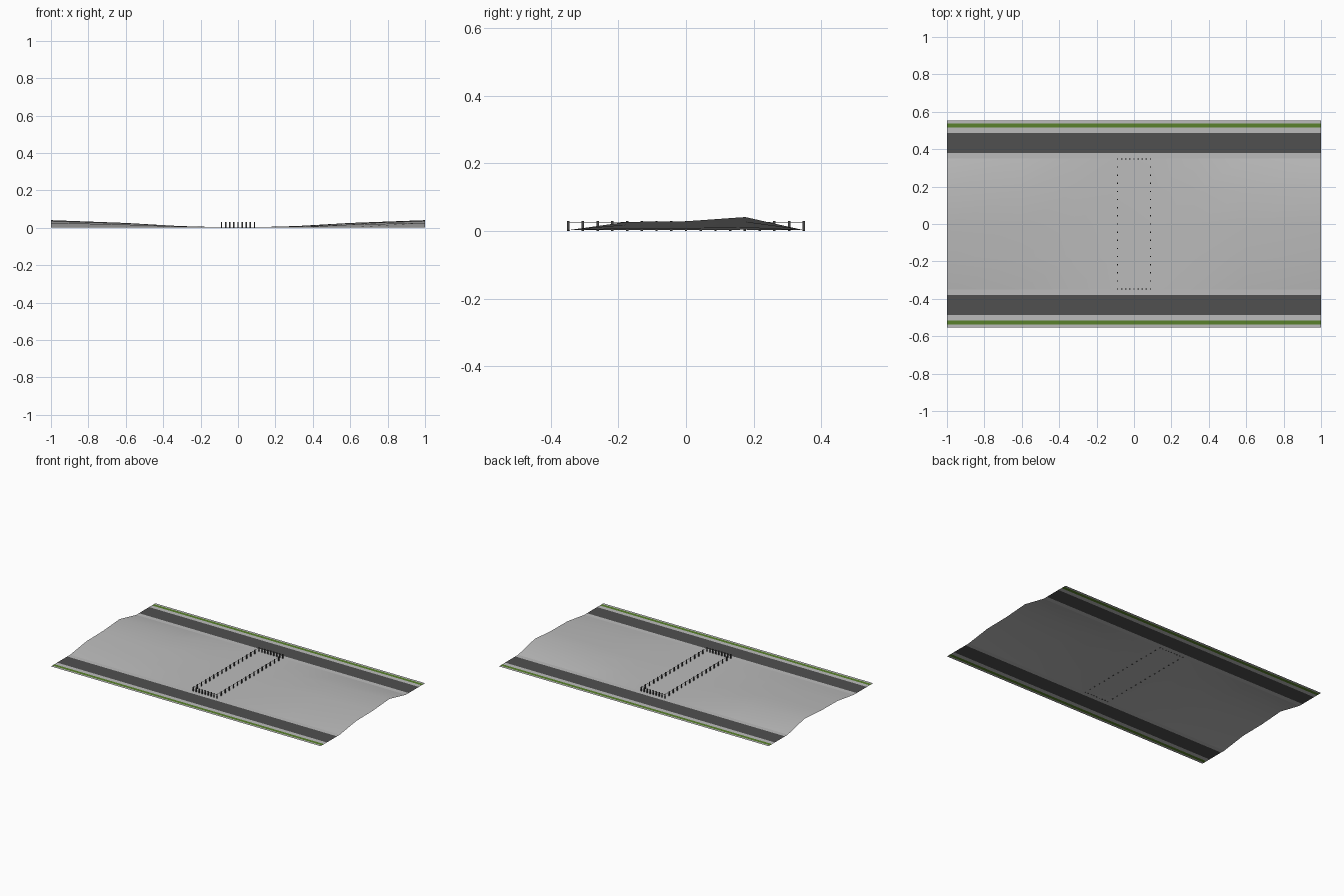
import bpy, bmesh

if "Cube" in bpy.data.objects:
    bpy.data.objects.remove(bpy.data.objects["Cube"])

def mat(name, r, g, b):
    m = bpy.data.materials.new(name)
    m.diffuse_color = (r, g, b, 1)
    m.use_nodes = True
    m.node_tree.nodes["Principled BSDF"].inputs["Base Color"].default_value = m.diffuse_color
    return m

CONCRETE = mat("light concrete", 0.50, 0.50, 0.50)
ASPHALT = mat("dark asphalt", 0.08, 0.08, 0.08)
GRASS = mat("grass green", 0.10, 0.22, 0.025)
METAL = mat("dark metal", 0.06, 0.06, 0.06)

def finish(bm, name, m):
    me = bpy.data.meshes.new(name)
    bm.to_mesh(me)
    bm.free()
    me.materials.append(m)
    ob = bpy.data.objects.new(name, me)
    bpy.context.collection.objects.link(ob)
    return ob

def sheet(name, xs, ys, height, m):
    """Grid sheet over xs by ys, with z from height(i, j)."""
    bm = bmesh.new()
    v = [[bm.verts.new((x, y, height(i, j))) for j, y in enumerate(ys)]
         for i, x in enumerate(xs)]
    for i in range(len(xs) - 1):
        for j in range(len(ys) - 1):
            bm.faces.new((v[i][j], v[i + 1][j], v[i + 1][j + 1], v[i][j + 1]))
    return finish(bm, name, m)

def add_box(bm, cx, cy, cz, sx, sy, sz):
    vs = bmesh.ops.create_cube(bm, size=1)["verts"]
    bmesh.ops.scale(bm, vec=(sx, sy, sz), verts=vs)
    bmesh.ops.translate(bm, vec=(cx, cy, cz), verts=vs)

# Central ground: flat in the middle, rising in low hills towards both ends
half = [0.1, 0.32, 0.6, 1.0]
rise = [0.04, 0.2, 0.62, 1.0]
xs = [-x for x in reversed(half)] + half
rises = rise[::-1] + rise
ys = [-0.35, -0.175, 0, 0.175, 0.35]
crest = [0, 0.026, 0.028, 0.041, 0]
ground = sheet("central_ground", xs, ys,
               lambda i, j: 0.002 + rises[i] * crest[j] * 0.95, CONCRETE)
for p in ground.data.polygons:
    p.use_smooth = True

# Side strips: pavement, road, pavement, grass, pavement on both sides
strips = [("inner_pavement", 0.35, 0.38, CONCRETE), ("road", 0.38, 0.487, ASPHALT),
          ("middle_pavement", 0.487, 0.516, CONCRETE), ("grass_strip", 0.516, 0.538, GRASS),
          ("outer_pavement", 0.538, 0.553, CONCRETE)]
for side, s in (("front", -1), ("back", 1)):
    for name, a, b, m in strips:
        sheet(f"{side}_{name}", [-1, 1], sorted((s * a, s * b)), lambda i, j: 0.002, m)

# Fence around the middle rectangle: posts with thin rails
W, L, H = 0.088, 0.348, 0.03
posts = bmesh.new()
for s in (-1, 1):
    for k in range(17):
        add_box(posts, s * W, -L + 2 * L * k / 16, H / 2, 0.005, 0.007, H)
    for k in range(1, 8):
        add_box(posts, -W + 2 * W * k / 8, s * L, H / 2, 0.007, 0.005, H)
finish(posts, "fence_posts", METAL)
rails = bmesh.new()
for s in (-1, 1):
    add_box(rails, s * W, 0, 0.026, 0.0012, 2 * L, 0.0012)
    add_box(rails, 0, s * L, 0.026, 2 * W, 0.0012, 0.0012)
finish(rails, "fence_rails", METAL)
